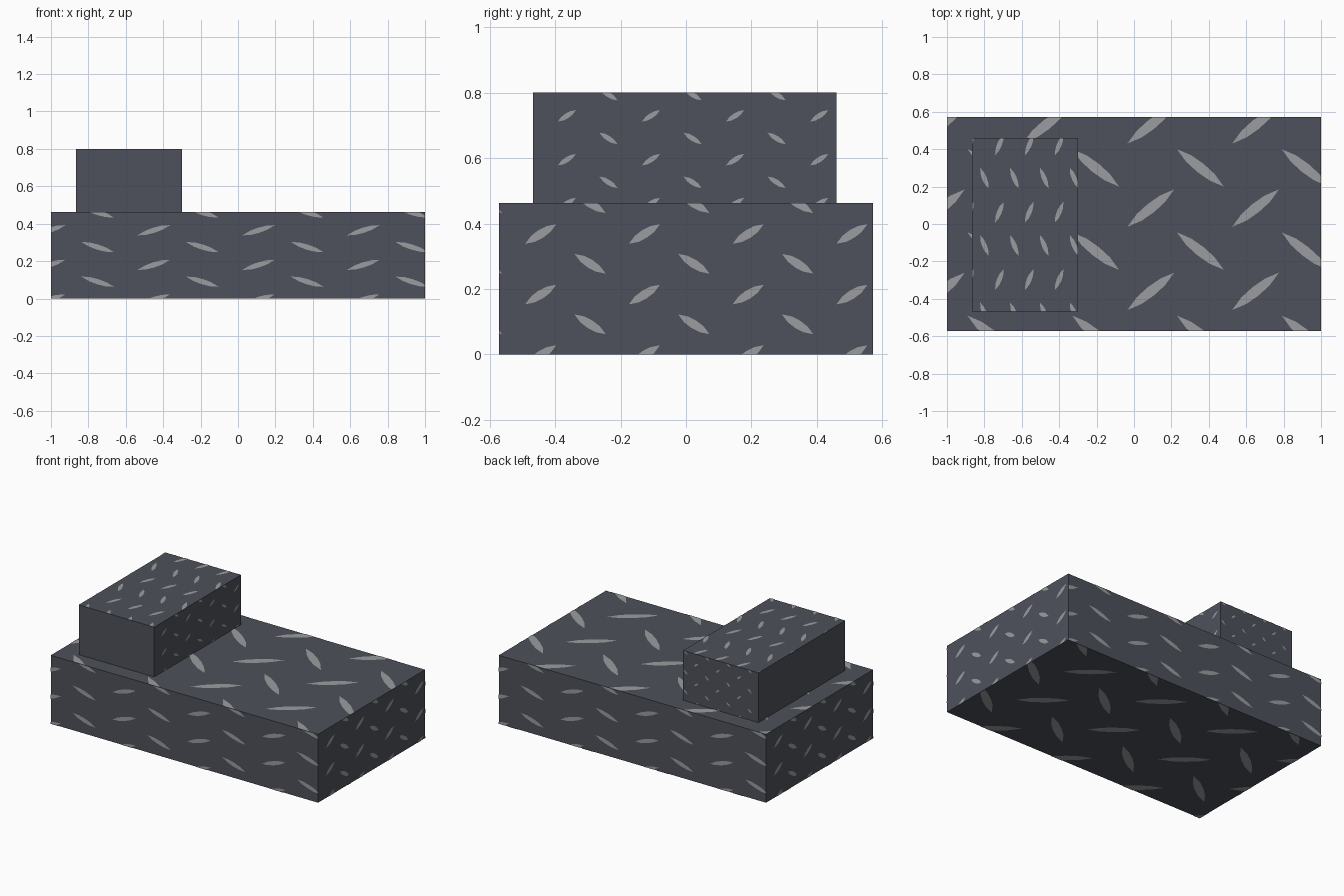
import bpy, bmesh, math
from mathutils import Vector

if "Cube" in bpy.data.objects:
    bpy.data.objects.remove(bpy.data.objects["Cube"])


def material(name, rgb):
    m = bpy.data.materials.new(name)
    m.diffuse_color = (*rgb, 1)
    m.use_nodes = True
    m.node_tree.nodes["Principled BSDF"].inputs["Base Color"].default_value = m.diffuse_color
    return m


STEEL = material("dark steel", (0.076, 0.083, 0.106))
TREAD = material("light grey tread", (0.33, 0.335, 0.35))
X, Y, Z = Vector((1, 0, 0)), Vector((0, 1, 0)), Vector((0, 0, 1))


def finish(name, bm, mat):
    me = bpy.data.meshes.new(name)
    bm.to_mesh(me)
    bm.free()
    me.materials.append(mat)
    ob = bpy.data.objects.new(name, me)
    bpy.context.collection.objects.link(ob)
    return ob


def box(name, lo, hi):
    bm = bmesh.new()
    bmesh.ops.create_cube(bm, size=1)
    for v in bm.verts:
        v.co = Vector([(a + b) / 2 + c * (b - a) for a, b, c in zip(lo, hi, v.co)])
    finish(name, bm, STEEL)


def treads(name, U, V, depth, rect, period, up, down, span, width, skip=None):
    """Alternating lens-shaped treads on one box side, trimmed to its edges.
    up / down: centre of one rising / falling tread; span: tread extent."""
    N = U.cross(V)
    u0, u1, v0, v1 = rect
    bm = bmesh.new()
    for (cu, cv), s in ((up, 1), (down, -1)):
        axis = Vector((span[0], s * span[1]))
        side = Vector((-axis.y, axis.x)).normalized() * width / 2
        for i in range(-9, 10):
            for j in range(-9, 10):
                c = Vector((cu + i * period[0], cv + j * period[1]))
                if not (u0 - .2 < c.x < u1 + .2 and v0 - .2 < c.y < v1 + .2):
                    continue
                if skip and skip(c):
                    continue
                ring = []
                for t, w in ((-1, 0), (-.5, -.8), (0, -1), (.5, -.8),
                             (1, 0), (.5, .8), (0, 1), (-.5, .8)):
                    p = c + axis * (t / 2) + side * w
                    ring.append(bm.verts.new(U * p.x + V * p.y + N * (depth + .002)))
                bm.faces.new(ring)
    # trim to the side's edges
    for co, no in ((U * u0, -U), (U * u1, U), (V * v0, -V), (V * v1, V)):
        bmesh.ops.bisect_plane(bm, geom=bm.verts[:] + bm.edges[:] + bm.faces[:],
                               plane_co=co, plane_no=no, clear_outer=True)
    finish(name, bm, TREAD)


# base block and raised block
HY, H, TOP = .572, .463, .80
box("base_block", (-1, -HY, 0), (1, HY, H))
box("raised_block", (-.865, -.467, H), (-.30, .46, TOP))

# base: top and bottom treads
flat = dict(rect=(-1, 1, -HY, HY), period=(.56, .445), up=(.09, .085),
            down=(.355, -.145), span=(.25, .20), width=.055)
treads("base_top_treads", X, Y, H,
       skip=lambda c: -.76 < c.x < -.4 and abs(c.y) < .38, **flat)
treads("base_bottom_treads", X, -Y, 0, **flat)

# base: front and back treads
long_side = dict(rect=(-1, 1, 0, H), period=(.56, .185), up=(.11, .18),
                 down=(.37, .09), span=(.175, .055), width=.028)
treads("base_front_treads", X, Z, HY, **long_side)
treads("base_back_treads", -X, Z, HY, **long_side)

# base: end treads
end = dict(rect=(-HY, HY, 0, H), period=(.317, .185), up=(-.127, .183),
           down=(.024, .092), span=(.095, .06), width=.027)
treads("base_right_treads", Y, Z, 1, **end)
treads("base_left_treads", -Y, Z, 1, **end)

# raised block: top, right and back treads
treads("raised_top_treads", X, Y, TOP, (-.865, -.30, -.467, .46), (.16, .36),
       (-.56, .063), (-.48, -.115), (.045, .11), .026)
treads("raised_right_treads", Y, Z, -.30, (-.467, .46, H, TOP), (.257, .134),
       (-.107, .595), (.02, .526), (.055, .035), .016)
treads("raised_back_treads", -X, Z, .46, (.30, .865, H, TOP), (.16, .134),
       (.56, .595), (.48, .526), (.03, .025), .012)
